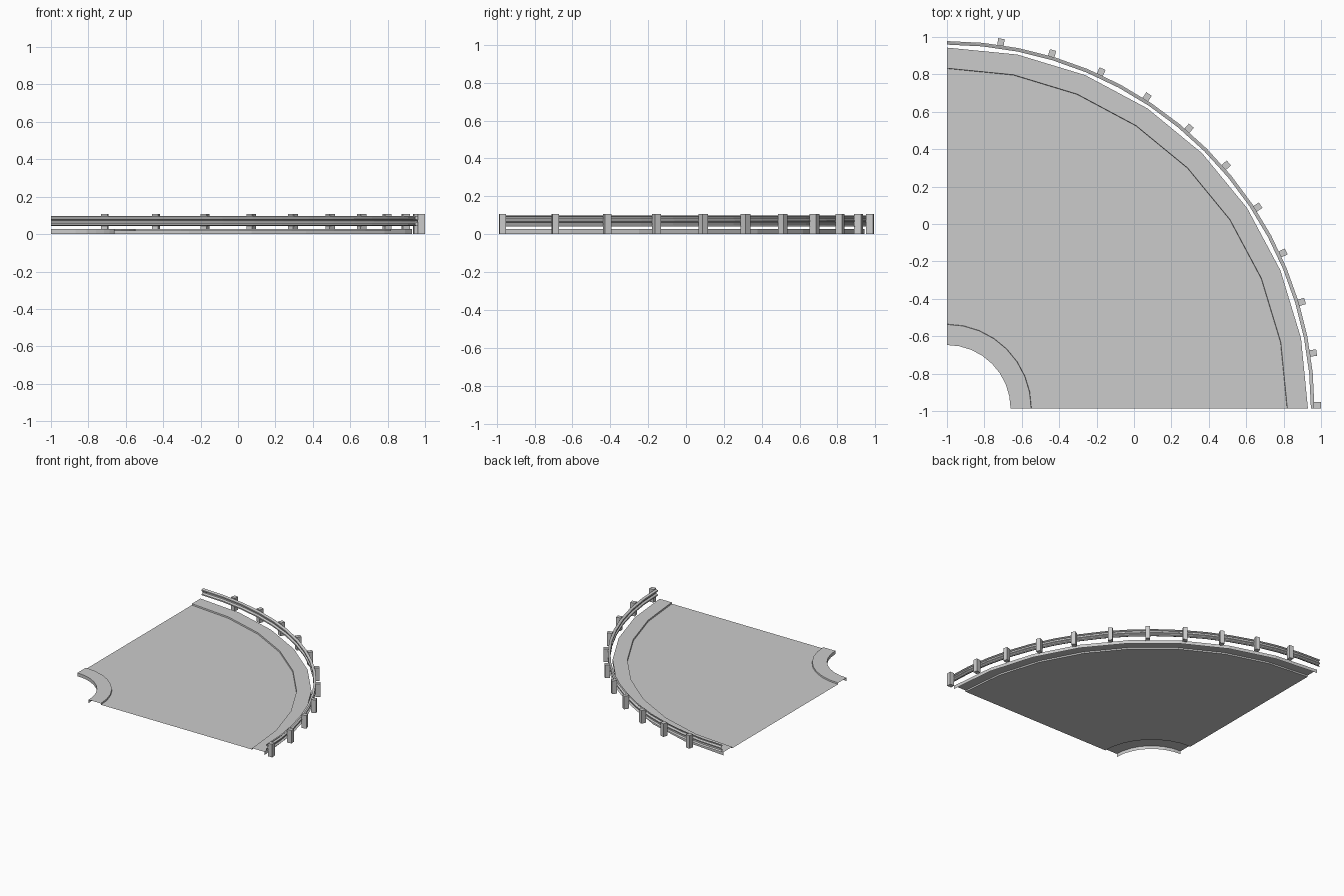
import bpy, bmesh
from math import sin, cos, radians, pi
from mathutils import Matrix, Vector

if "Cube" in bpy.data.objects:
    bpy.data.objects.remove(bpy.data.objects["Cube"])

CENTRE = Vector((-1.0, -0.987, 0.0))   # pivot of the quarter turn


def finish(bm, name):
    me = bpy.data.meshes.new(name)
    bm.to_mesh(me)
    bm.free()
    ob = bpy.data.objects.new(name, me)
    ob.location = CENTRE
    bpy.context.collection.objects.link(ob)
    return ob


def sweep(name, profile, segments, closed=False):
    """Sweep an (r, z) profile through 90 degrees about the pivot."""
    bm = bmesh.new()
    rings = []
    for i in range(segments + 1):
        a = i / segments * pi / 2
        rings.append([bm.verts.new((r * cos(a), r * sin(a), z)) for r, z in profile])
    n = len(profile)
    for a, b in zip(rings, rings[1:]):
        for j in range(n if closed else n - 1):
            k = (j + 1) % n
            bm.faces.new((a[j], b[j], b[k], a[k]))
    if closed:
        bm.faces.new(rings[0])
        bm.faces.new(rings[-1][::-1])
        bmesh.ops.recalc_face_normals(bm, faces=bm.faces)
    else:
        bm.normal_update()
        if sum(f.normal.z * f.calc_area() for f in bm.faces) < 0:
            bmesh.ops.reverse_faces(bm, faces=bm.faces)
    return finish(bm, name)


# road slab with raised kerbs, open underneath
sweep("curved_road", [(0.34, 0.0), (0.34, 0.027), (0.45, 0.027), (0.452, 0.016),
                      (1.818, 0.016), (1.82, 0.027), (1.93, 0.027), (1.93, 0.0)], 8)

# corrugated guard rail: double-humped thin sheet, humps facing the road
front = [(1.961, 0.042), (1.946, 0.048), (1.946, 0.058), (1.959, 0.066),
         (1.959, 0.074), (1.946, 0.082), (1.946, 0.092), (1.961, 0.098)]
back = [(r + 0.004, z) for r, z in reversed(front)]
sweep("guard_rail", front + back, 16, closed=True)

# posts standing behind the rail
bm = bmesh.new()
for k in range(11):
    m = (Matrix.Rotation(radians(0.52 + 8.11 * k), 4, 'Z')
         @ Matrix.Translation((1.980, 0, 0.0535))
         @ Matrix.Diagonal((0.038, 0.035, 0.107, 1)))
    bmesh.ops.create_cube(bm, size=1, matrix=m)
finish(bm, "rail_posts")
